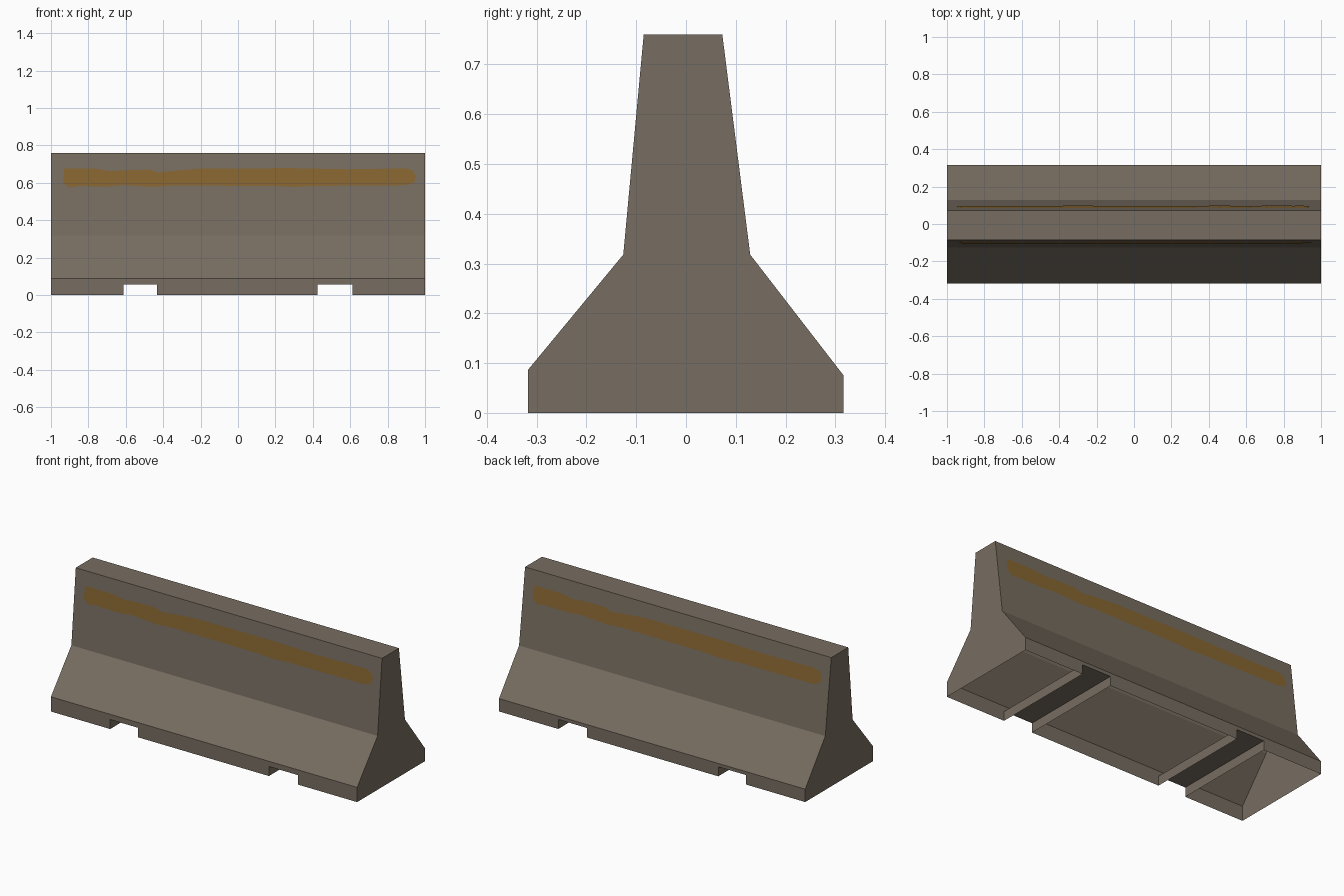
import bpy, bmesh

if "Cube" in bpy.data.objects:
    bpy.data.objects.remove(bpy.data.objects["Cube"])


def material(name, rgb):
    m = bpy.data.materials.new(name)
    m.diffuse_color = (*rgb, 1)
    m.use_nodes = True
    m.node_tree.nodes["Principled BSDF"].inputs["Base Color"].default_value = m.diffuse_color
    return m


concrete = material("weathered concrete", (0.186, 0.154, 0.119))
ochre = material("faded ochre paint", (0.246, 0.132, 0.031))


def add_object(name, bm, mat):
    mesh = bpy.data.meshes.new(name)
    bm.to_mesh(mesh)
    bm.free()
    mesh.materials.append(mat)
    ob = bpy.data.objects.new(name, mesh)
    bpy.context.collection.objects.link(ob)
    return ob


# Barrier: hollow shell, open underneath, with two channels across it
L = 1.0
SLOT_H = 0.056
SLOTS = [(-0.613, -0.432), (0.424, 0.613)]
FRONT, BACK = -0.317, 0.316
profile = [(FRONT, 0), (FRONT, 0.087), (-0.126, 0.318), (-0.085, 0.76),
           (0.073, 0.76), (0.129, 0.318), (BACK, 0.076), (BACK, 0)]

bm = bmesh.new()


def face(points):
    return bm.faces.new([bm.verts.new(p) for p in points])


# end caps
for x in (-L, L):
    face([(x, y, z) for y, z in profile])

# slopes, upper faces and top
for (y0, z0), (y1, z1) in list(zip(profile, profile[1:]))[1:-1]:
    face([(-L, y0, z0), (L, y0, z0), (L, y1, z1), (-L, y1, z1)])

# notched foot walls
for y, top in ((FRONT, 0.087), (BACK, 0.076)):
    outline = [(-L, top), (-L, 0)]
    for a, b in SLOTS:
        outline += [(a, 0), (a, SLOT_H), (b, SLOT_H), (b, 0)]
    outline += [(L, 0), (L, top)]
    face([(x, y, z) for x, z in outline])

# channel sides and ceilings
for a, b in SLOTS:
    path = [(a, 0), (a, SLOT_H), (b, SLOT_H), (b, 0)]
    for (x0, z0), (x1, z1) in zip(path, path[1:]):
        face([(x0, FRONT, z0), (x1, FRONT, z1), (x1, BACK, z1), (x0, BACK, z0)])

bmesh.ops.remove_doubles(bm, verts=bm.verts, dist=1e-4)
bmesh.ops.recalc_face_normals(bm, faces=bm.faces)
bm.normal_update()
# make sure the shell faces outwards
if max(bm.faces, key=lambda f: f.calc_center_median().z).normal.z < 0:
    bmesh.ops.reverse_faces(bm, faces=bm.faces)
add_object("barrier_body", bm, concrete)

# Painted stripes with worn edges, one per side
stripe = [(-0.935, 0.60), (-0.90, 0.575), (-0.86, 0.582), (-0.70, 0.58),
          (-0.62, 0.588), (-0.45, 0.578), (-0.36, 0.585), (0.20, 0.583),
          (0.30, 0.577), (0.40, 0.583), (0.90, 0.587), (0.94, 0.60),
          (0.952, 0.63), (0.935, 0.665), (0.90, 0.677), (0.58, 0.672),
          (0.30, 0.678), (-0.20, 0.676), (-0.30, 0.668), (-0.43, 0.655),
          (-0.47, 0.67), (-0.60, 0.668), (-0.68, 0.662), (-0.76, 0.675),
          (-0.93, 0.675)]


def add_stripe(name, side, y_low, y_high):
    sb = bmesh.new()
    verts = []
    for x, z in stripe:
        t = (z - 0.318) / 0.442
        y = y_low + (y_high - y_low) * t + side * 0.002
        verts.append(sb.verts.new((-side * x, y, z)))
    f = sb.faces.new(verts)
    f.normal_update()
    if f.normal.y * side < 0:
        f.normal_flip()
    add_object(name, sb, ochre)


add_stripe("front_stripe", -1, -0.126, -0.085)
add_stripe("back_stripe", 1, 0.129, 0.073)
